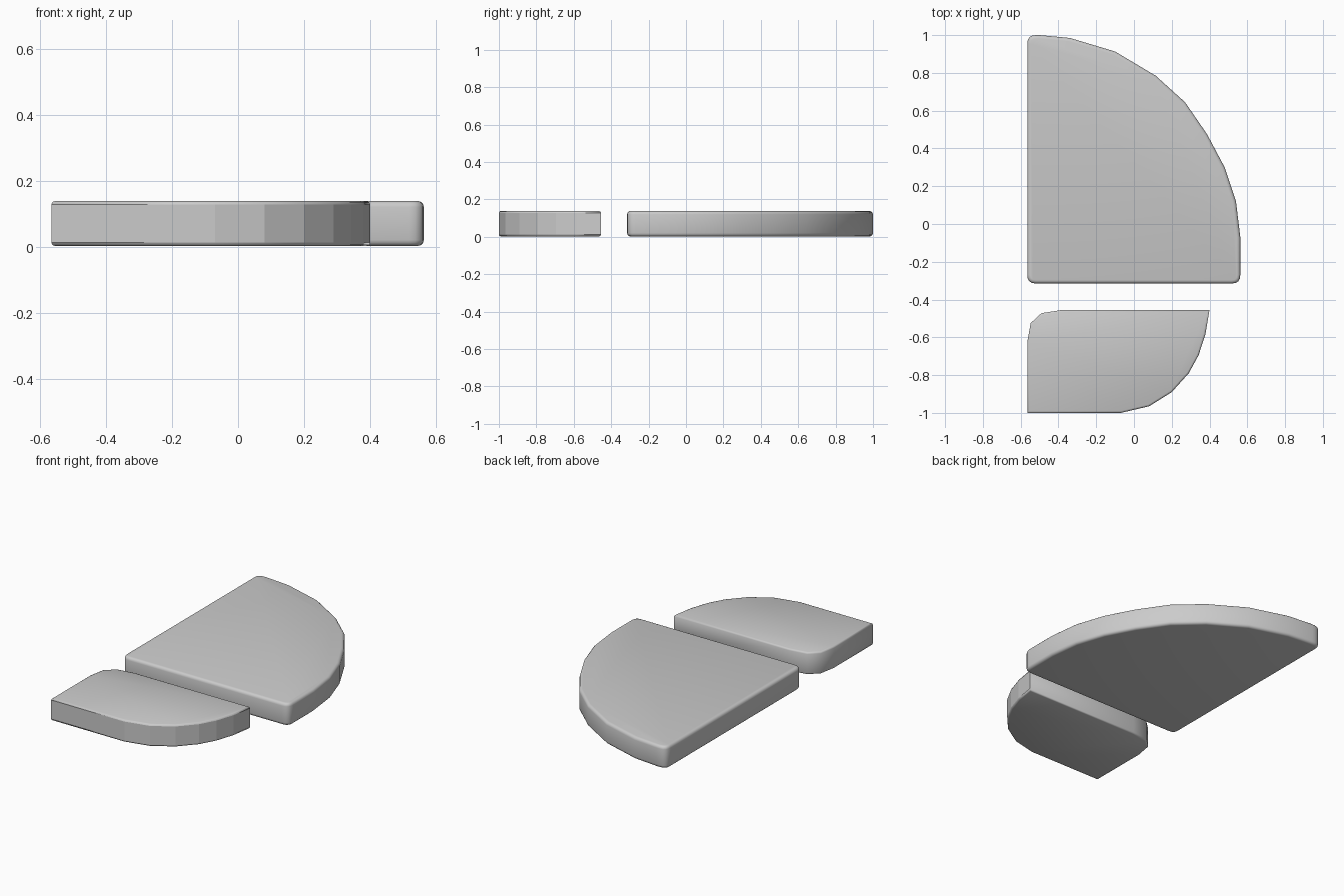
import bpy, bmesh
from mathutils import Vector

if "Cube" in bpy.data.objects:
    bpy.data.objects.remove(bpy.data.objects["Cube"])

Z0, Z1 = 0.002, 0.138


def outline(points):
    """Expand (x, y, radius) corners into small rounded corners."""
    result = []
    n = len(points)
    for i, p in enumerate(points):
        c = Vector(p[:2])
        r = p[2] if len(p) > 2 else 0
        if not r:
            result.append(c)
            continue
        a = c + (Vector(points[i - 1][:2]) - c).normalized() * r
        b = c + (Vector(points[(i + 1) % n][:2]) - c).normalized() * r
        for t in (0, 0.25, 0.5, 0.75, 1):
            result.append(a * (1 - t) ** 2 + c * 2 * t * (1 - t) + b * t * t)
    return result


def slab(name, points, bevel, segments, flat_wall=None):
    """Extrude an outline and round its upper and lower rims."""
    bm = bmesh.new()
    base = bm.faces.new([bm.verts.new((p.x, p.y, Z0)) for p in outline(points)])
    ext = bmesh.ops.extrude_face_region(bm, geom=[base], use_keep_orig=True)
    top = [v for v in ext["geom"] if isinstance(v, bmesh.types.BMVert)]
    bmesh.ops.translate(bm, verts=top, vec=(0, 0, Z1 - Z0))
    bmesh.ops.recalc_face_normals(bm, faces=bm.faces[:])
    rims = [e for e in bm.edges if abs(e.verts[0].co.z - e.verts[1].co.z) < 1e-5]
    bmesh.ops.bevel(bm, geom=rims, offset=bevel, segments=segments,
                    profile=0.5, affect='EDGES', clamp_overlap=True)
    bm.normal_update()
    for f in bm.faces:
        f.smooth = not (flat_wall and flat_wall(f.normal))
    mesh = bpy.data.meshes.new(name)
    bm.to_mesh(mesh)
    bm.free()
    obj = bpy.data.objects.new(name, mesh)
    bpy.context.collection.objects.link(obj)
    return obj


# Large quarter-round slab with softly rounded rims
slab("large_slab", [
    (-0.565, -0.315, 0.045), (0.563, -0.315, 0.045), (0.563, -0.07),
    (0.54, 0.12), (0.48, 0.30), (0.387, 0.475), (0.27, 0.645), (0.115, 0.785),
    (-0.10, 0.913), (-0.34, 0.985), (-0.50, 1.0), (-0.565, 1.0, 0.045),
], 0.018, 3)

# Small slab: faceted front curve, softer rounded back corner
slab("small_slab", [
    (-0.565, -1.0), (-0.07, -1.0), (0.08, -0.965), (0.20, -0.89),
    (0.29, -0.79), (0.342, -0.695), (0.378, -0.585), (0.40, -0.455),
    (-0.38, -0.455), (-0.49, -0.472), (-0.547, -0.525), (-0.565, -0.625),
], 0.01, 2, lambda n: abs(n.z) < 0.1 and (n.y < -0.1 or n.x > 0.3))
